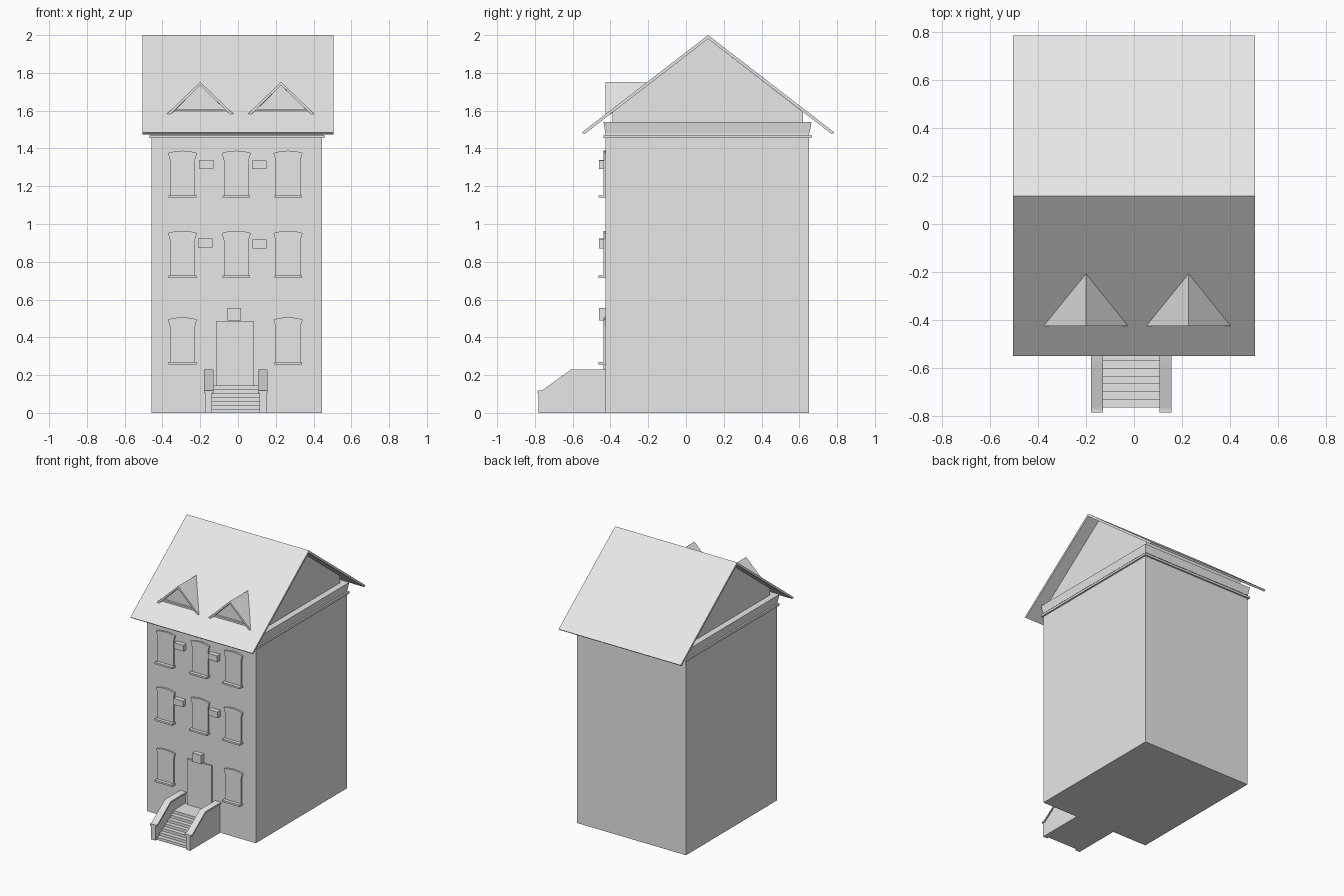
import bpy, bmesh, math

cube = bpy.data.objects.get("Cube")
if cube:
    bpy.data.objects.remove(cube, do_unlink=True)

stone = bpy.data.materials.new("pale grey stone")
stone.use_nodes = True
GREY = (0.8, 0.8, 0.8, 1)
stone.diffuse_color = GREY
stone.node_tree.nodes["Principled BSDF"].inputs["Base Color"].default_value = GREY


def loft(name, ring_a, ring_b):
    """Closed solid between two matching rings of points."""
    bm = bmesh.new()
    a = [bm.verts.new(p) for p in ring_a]
    b = [bm.verts.new(p) for p in ring_b]
    bm.faces.new(a)
    bm.faces.new(b)
    for i in range(len(a)):
        j = (i + 1) % len(a)
        bm.faces.new((a[i], a[j], b[j], b[i]))
    bmesh.ops.recalc_face_normals(bm, faces=bm.faces)
    mesh = bpy.data.meshes.new(name)
    bm.to_mesh(mesh)
    bm.free()
    mesh.materials.append(stone)
    obj = bpy.data.objects.new(name, mesh)
    bpy.context.collection.objects.link(obj)
    return obj


def side_prism(name, yz, x0, x1):
    return loft(name, [(x0, y, z) for y, z in yz], [(x1, y, z) for y, z in yz])


def front_prism(name, xz, y0, y1):
    return loft(name, [(x, y0, z) for x, z in xz], [(x, y1, z) for x, z in xz])


def box(name, x0, x1, y0, y1, z0, z1):
    return side_prism(name, [(y0, z0), (y1, z0), (y1, z1), (y0, z1)], x0, x1)


LEFT, RIGHT, FRONT, BACK = -0.457, 0.445, -0.425, 0.652


def layer(name, z0, z1, grow0, grow1):
    """Slab following the house outline, grown outward at bottom and top."""
    def ring(g, z):
        return [(LEFT - g, FRONT - g, z), (RIGHT + g, FRONT - g, z),
                (RIGHT + g, BACK + g, z), (LEFT - g, BACK + g, z)]
    return loft(name, ring(grow0, z0), ring(grow1, z1))


# House body and stacked cornice
layer("house_body", 0, 1.456, 0, 0)
layer("cornice_ledge", 1.456, 1.472, 0.012, 0.012)
layer("cornice_neck", 1.472, 1.482, 0, 0)
layer("cornice_band", 1.482, 1.54, 0.002, 0.012)

# Attic with gable ends
RIDGE_Y, RIDGE_Z, EAVE_Z, REACH = 0.117, 2.0, 1.485, 0.668
SLOPE = (RIDGE_Z - EAVE_Z) / REACH
side_prism("attic", [(-0.39, 1.53), (0.62, 1.53), (0.62, 1.592),
                     (RIDGE_Y, 1.98), (-0.39, 1.592)], LEFT + 0.035, RIGHT - 0.035)

# Thin pitched roof
T = 0.02
side_prism("roof", [(RIDGE_Y - REACH, EAVE_Z), (RIDGE_Y, RIDGE_Z), (RIDGE_Y + REACH, EAVE_Z),
                    (RIDGE_Y + REACH - 0.012, EAVE_Z - 0.01), (RIDGE_Y, RIDGE_Z - T),
                    (RIDGE_Y - REACH + 0.012, EAVE_Z - 0.01)], -0.505, 0.505)


def roof_y(z):
    return RIDGE_Y - (RIDGE_Z - z) / SLOPE


# Two dormers: open gabled hood, recessed triangular wall and sill
for side, cx in (("right", -0.2), ("left", 0.228)):
    half, base, top, face = 0.177, 1.582, 1.752, -0.425
    outline = [(-half, base), (0, top), (half, base),
               (half - 0.02, base), (0, top - 0.017), (-half + 0.02, base)]
    loft(f"{side}_dormer_roof",
         [(cx + x, face, z) for x, z in outline],
         [(cx + x, roof_y(z) + 0.003, z - 0.002) for x, z in outline])
    wall = [(-half + 0.02, base), (half - 0.02, base), (0, top - 0.017)]
    loft(f"{side}_dormer_wall",
         [(cx + x, face + 0.025, z) for x, z in wall],
         [(cx + x, max(face + 0.026, roof_y(z)), z - 0.002) for x, z in wall])
    box(f"{side}_dormer_sill", cx - 0.14, cx + 0.14, face + 0.01, face + 0.06, 1.598, 1.61)

# Windows: flared head with a shallow arch, plus a projecting sill
COLUMNS = {"right": -0.294, "middle": -0.009, "left": 0.265}
for floor, z in (("ground", 0.27), ("first", 0.728), ("second", 1.152)):
    for col, cx in COLUMNS.items():
        if floor == "ground" and col == "middle":
            continue
        w, flare, h = 0.066, 0.077, 0.236
        head = []
        for i in range(9):
            t = 1 - i / 4
            head.append((cx + flare * t, z + h - 0.012 * t * t))
        pts = ([(cx - w, z), (cx + w, z), (cx + w, z + 0.185), (cx + w + 0.004, z + 0.2)]
               + head + [(cx - w - 0.004, z + 0.2), (cx - w, z + 0.185)])
        front_prism(f"{floor}_{col}_window", pts, FRONT - 0.013, FRONT + 0.01)
        box(f"{floor}_{col}_sill", cx - 0.073, cx + 0.073, FRONT - 0.038, FRONT + 0.01,
            z - 0.013, z)

# Small boxes on the wall between the windows
for i, (x, z) in enumerate(((-0.207, 1.294), (0.074, 1.29), (-0.211, 0.876), (0.076, 0.871))):
    box(f"wall_box_{i + 1}", x, x + 0.076, FRONT - 0.035, FRONT + 0.01, z, z + 0.046)

# Door with a box lamp above it
box("door", -0.116, 0.085, FRONT - 0.012, FRONT + 0.01, 0.14, 0.487)
box("door_lamp", -0.056, 0.016, FRONT - 0.035, FRONT + 0.01, 0.49, 0.556)

# Front steps
STEPS, RISE, TREAD = 7, 0.0207, 0.0325
profile = [(FRONT + 0.01, 0)]
for i in range(STEPS):
    y = -0.765 + i * TREAD
    profile += [(y, i * RISE), (y, (i + 1) * RISE)]
profile.append((FRONT + 0.01, STEPS * RISE))
side_prism("front_steps", profile, -0.145, 0.12)

# Stair side walls with wider capping
crest = [(-0.785, 0.118), (-0.762, 0.118), (-0.608, 0.23), (FRONT + 0.01, 0.23)]
for side, cx in (("right", -0.155), ("left", 0.132)):
    wall = [(y, z - 0.008) for y, z in crest]
    wall[0] = (-0.78, wall[0][1])
    side_prism(f"{side}_stair_wall", [(-0.78, 0)] + wall + [(FRONT + 0.01, 0)],
               cx - 0.018, cx + 0.018)
    cap = side_prism(f"{side}_stair_cap", crest + [(y, z - 0.013) for y, z in reversed(crest)],
                     cx - 0.025, cx + 0.025)
    for poly in cap.data.polygons:
        poly.use_smooth = True
    cap.data.set_sharp_from_angle(angle=math.radians(40))
